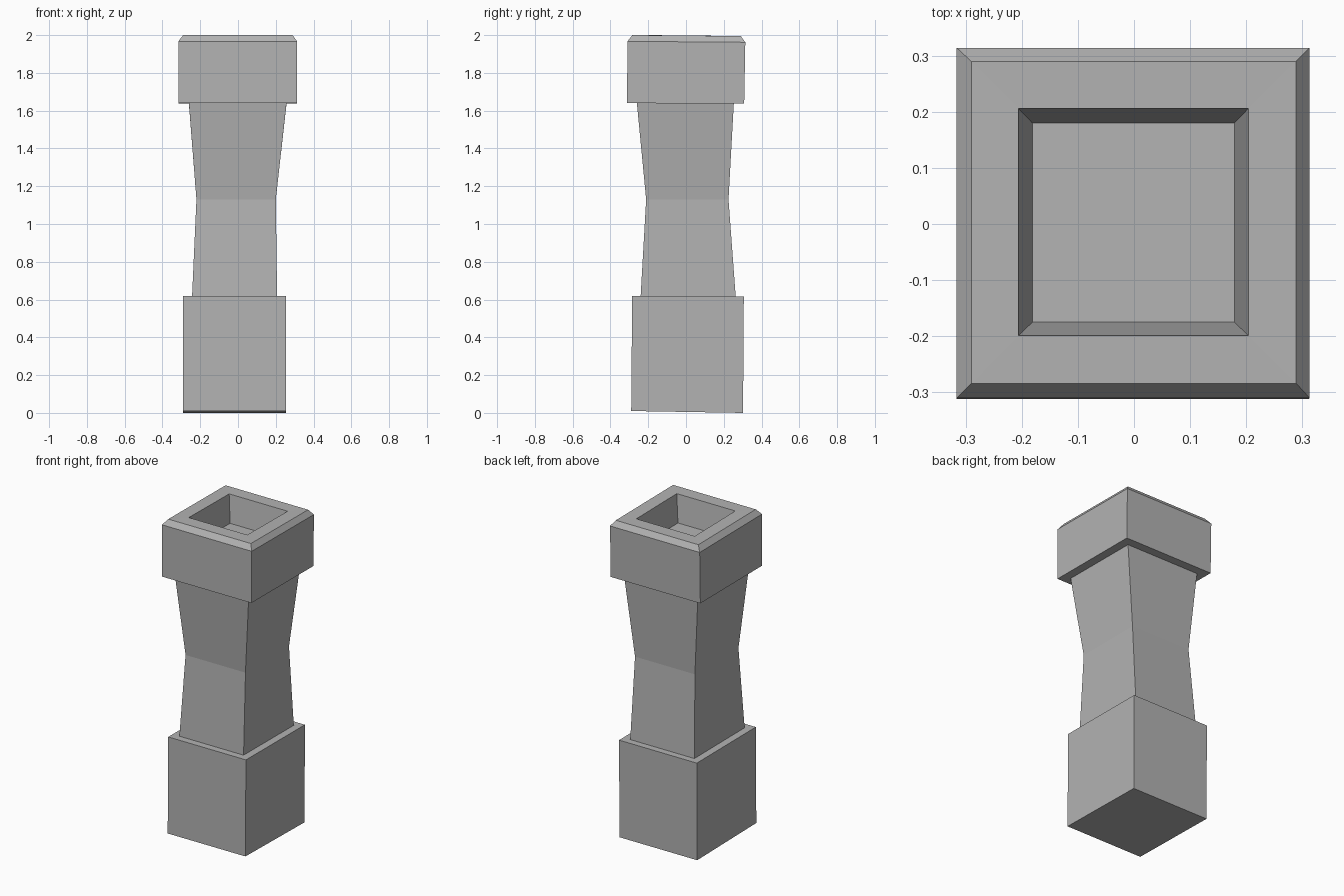
import bpy, bmesh

cube = bpy.data.objects.get("Cube")
if cube:
    bpy.data.objects.remove(cube, do_unlink=True)

stone = bpy.data.materials.new("grey stone")
stone.use_nodes = True
grey = (0.45, 0.45, 0.45, 1)
stone.diffuse_color = grey
stone.node_tree.nodes["Principled BSDF"].inputs["Base Color"].default_value = grey


def loft(name, rings):
    """Skin rectangular rings (x0, x1, y0, y1, front z, back z), capped at both ends."""
    bm = bmesh.new()
    loops = []
    for x0, x1, y0, y1, zf, zb in rings:
        corners = ((x0, y0, zf), (x1, y0, zf), (x1, y1, zb), (x0, y1, zb))
        loops.append([bm.verts.new(c) for c in corners])
    for a, b in zip(loops, loops[1:]):
        for i in range(4):
            j = (i + 1) % 4
            bm.faces.new((a[i], a[j], b[j], b[i]))
    bm.faces.new(loops[0][::-1])
    bm.faces.new(loops[-1])
    mesh = bpy.data.meshes.new(name)
    bm.to_mesh(mesh)
    bm.free()
    mesh.materials.append(stone)
    obj = bpy.data.objects.new(name, mesh)
    bpy.context.collection.objects.link(obj)


# Pillar in one skin: base block, waisted shaft, chamfered cap and recess
loft("pillar", [
    (-0.29, 0.255, -0.29, 0.302, 0.01, 0.0),
    (-0.29, 0.255, -0.285, 0.306, 0.62, 0.617),
    (-0.243, 0.207, -0.24, 0.263, 0.62, 0.617),
    (-0.22, 0.2, -0.211, 0.225, 1.13, 1.13),
    (-0.26, 0.257, -0.26, 0.253, 1.64, 1.637),
    (-0.316, 0.312, -0.312, 0.308, 1.64, 1.637),
    (-0.316, 0.313, -0.31, 0.314, 1.967, 1.962),
    (-0.29, 0.289, -0.284, 0.29, 2.0, 1.995),
    (-0.206, 0.204, -0.199, 0.206, 2.0, 1.995),
    (-0.181, 0.179, -0.175, 0.18, 1.83, 1.825),
])
